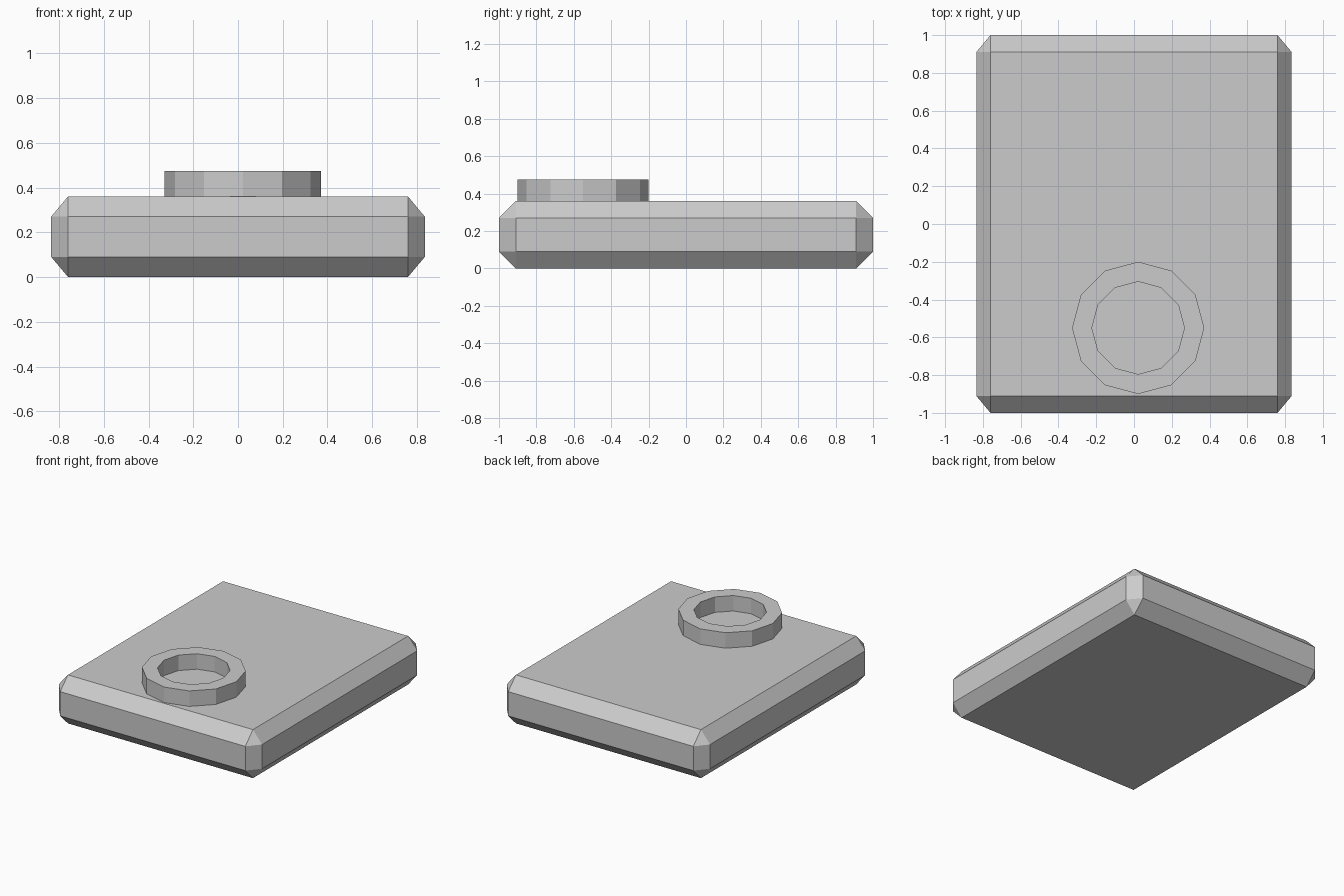
import bpy, bmesh
from math import cos, sin, tau
from mathutils import Matrix

if "Cube" in bpy.data.objects:
    bpy.data.objects.remove(bpy.data.objects["Cube"])


def finish(bm, name):
    bmesh.ops.recalc_face_normals(bm, faces=bm.faces[:])
    mesh = bpy.data.meshes.new(name)
    bm.to_mesh(mesh)
    bm.free()
    obj = bpy.data.objects.new(name, mesh)
    bpy.context.collection.objects.link(obj)
    return obj


# Chamfered slab body: bevelled, then narrowed slightly in x
bm = bmesh.new()
bmesh.ops.create_cube(bm, size=1)
bmesh.ops.transform(bm, verts=bm.verts[:],
                    matrix=Matrix.Translation((0, 0, 0.18)) @ Matrix.Diagonal((2.0, 2.0, 0.36, 1)))
bmesh.ops.bevel(bm, geom=bm.edges[:], offset=0.09, offset_type='OFFSET',
                segments=1, profile=0.5, affect='EDGES')
bmesh.ops.scale(bm, vec=(0.835, 1, 1), verts=bm.verts[:])
finish(bm, "slab_body")

# Twelve-sided raised ring resting on the slab
SIDES, CX, CY = 12, 0.022, -0.55
profile = [(0.35, 0.36), (0.35, 0.475), (0.245, 0.475), (0.245, 0.36)]
bm = bmesh.new()
loops = [[bm.verts.new((CX + r * cos(tau * i / SIDES), CY + r * sin(tau * i / SIDES), z))
          for i in range(SIDES)] for r, z in profile]
for k in range(len(loops)):
    a, b = loops[k], loops[(k + 1) % len(loops)]
    for i in range(SIDES):
        j = (i + 1) % SIDES
        bm.faces.new((a[i], a[j], b[j], b[i]))
finish(bm, "raised_ring")
